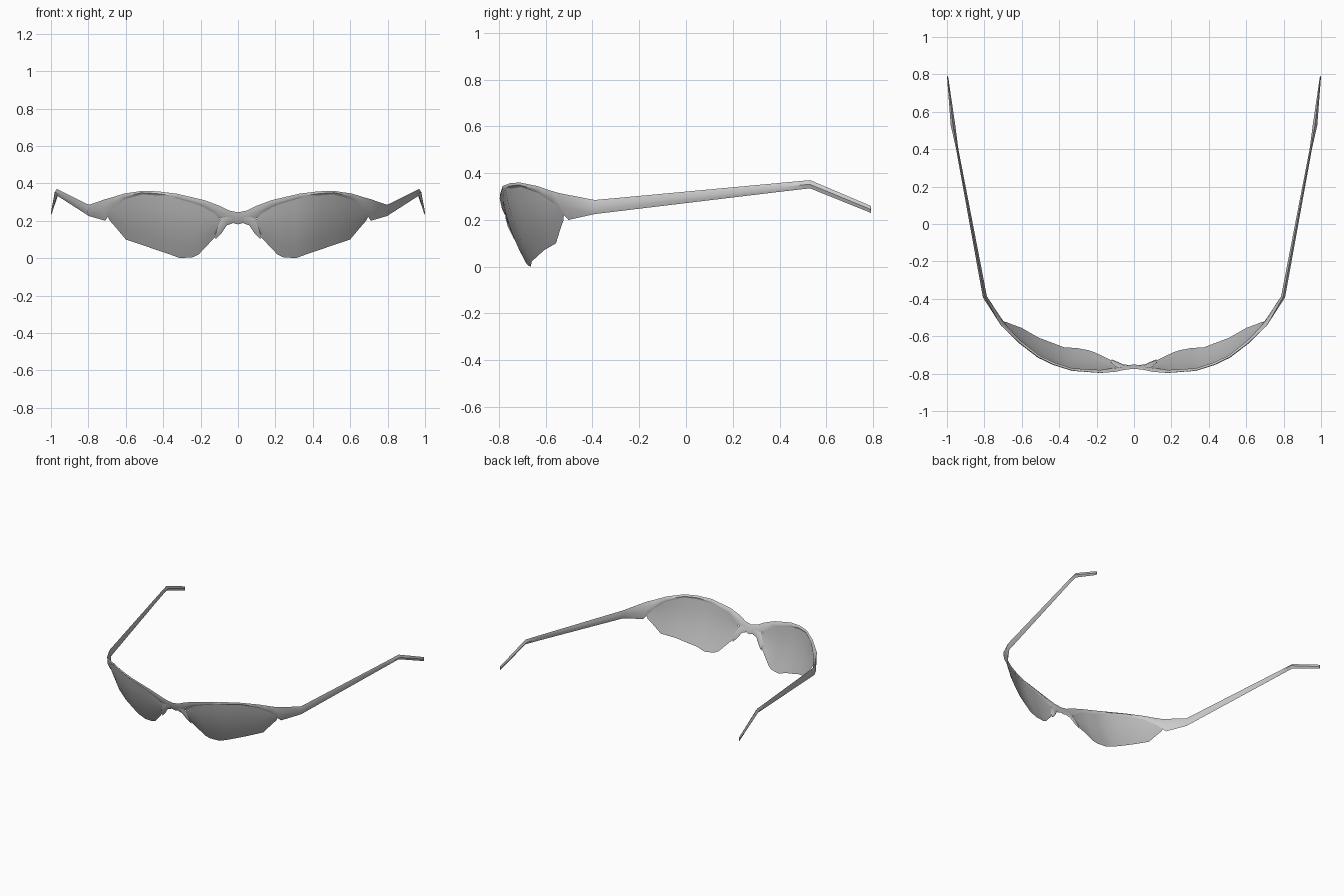
import bpy, bmesh, math
from mathutils import Vector

cube = bpy.data.objects.get("Cube")
if cube:
    bpy.data.objects.remove(cube, do_unlink=True)


def material(name, rgb):
    m = bpy.data.materials.new(name)
    m.use_nodes = True
    m.diffuse_color = (*rgb, 1)
    m.node_tree.nodes["Principled BSDF"].inputs["Base Color"].default_value = (*rgb, 1)
    return m


frame_grey = material("frame grey", (0.6, 0.6, 0.6))
lens_grey = material("lens grey", (0.5, 0.5, 0.5))

# Wrap-around curve of the front: x against y, leaning back towards the bottom
WRAP = [(0, -.808), (.1, -.812), (.18, -.806), (.37, -.775),
        (.51, -.705), (.61, -.635), (.72, -.545)]
LEAN = 0.36


def wrap_y(x, z):
    for (x0, y0), (x1, y1) in zip(WRAP, WRAP[1:]):
        if x <= x1:
            break
    return y0 + (y1 - y0) * (x - x0) / (x1 - x0) + LEAN * (.34 - z)


def finish(bm, name, mat, angle):
    """Make the object, mirror it to the other side and shade it."""
    bmesh.ops.recalc_face_normals(bm, faces=bm.faces)
    me = bpy.data.meshes.new(name)
    bm.to_mesh(me)
    bm.free()
    me.materials.append(mat)
    ob = bpy.data.objects.new(name, me)
    bpy.context.collection.objects.link(ob)
    bpy.ops.object.select_all(action='DESELECT')
    ob.select_set(True)
    bpy.context.view_layer.objects.active = ob
    bpy.ops.object.shade_smooth_by_angle(angle=math.radians(angle))
    ob.modifiers.new("mirror", 'MIRROR')
    return ob


def loft(name, stations, angle=50):
    """Diamond-section bar through (x, y or None, low z, high z, half thickness)."""
    bm = bmesh.new()
    mids = []
    for x, y, lo, hi, t in stations:
        mids.append(Vector((x, wrap_y(x, (lo + hi) / 2) if y is None else y)))
    rings = []
    for i, (x, y, lo, hi, t) in enumerate(stations):
        d = (mids[min(i + 1, len(mids) - 1)] - mids[max(i - 1, 0)]).normalized()
        n = Vector((0, -1)) if x == 0 else Vector((d.y, -d.x))
        mid = (lo + hi) / 2
        ring = []
        for z, s in ((hi, 0), (mid, 1), (lo, 0), (mid, -1)):
            p = mids[i] + n * t * s
            shift = LEAN * (mid - z) if y is None else 0
            ring.append(bm.verts.new((p.x, p.y + shift, z)))
        rings.append(ring)
    for a, b in zip(rings, rings[1:]):
        for k in range(4):
            j = (k + 1) % 4
            bm.faces.new((a[k], a[j], b[j], b[k]))
    bm.faces.new(rings[-1])
    if stations[0][0] > 0:
        bm.faces.new(rings[0])
    return finish(bm, name, frame_grey, angle)


# Bridge, brow rim, end piece and temple as one continuous bar
loft("frame", [
    (0, None, .18, .245, .004), (.05, None, .195, .255, .007),
    (.10, None, .215, .28, .008), (.18, None, .272, .31, .008),
    (.33, None, .318, .345, .007), (.43, None, .333, .357, .007),
    (.51, None, .34, .36, .007), (.61, None, .312, .345, .008),
    (.67, None, .26, .326, .009), (.71, None, .20, .315, .010),
    (.797, -.39, .225, .285, .011), (.945, .40, .32, .358, .006),
    (.968, .53, .335, .37, .012), (.997, .79, .23, .26, .003)])

# Nose piece hugging the inner lens edge
loft("nose_piece", [
    (.03, None, .185, .24, .005), (.06, None, .175, .24, .009),
    (.09, None, .13, .215, .012), (.12, None, .10, .15, .006)])

# Lens: curved sheet between its lower and upper outline
LENS = [(.095, .16, .205), (.125, .11, .245), (.21, .02, .29), (.24, .005, .302),
        (.31, 0, .322), (.37, .022, .332), (.44, .045, .341), (.51, .07, .345),
        (.60, .10, .325), (.65, .16, .298), (.685, .20, .28), (.705, .24, .265)]
ROWS = 5
bm = bmesh.new()
cols = []
for x, lo, hi in LENS:
    col = []
    for r in range(ROWS + 1):
        f = r / ROWS
        z = lo + (hi - lo) * f
        bulge = .05 * (hi - lo) * 4 * f * (1 - f)
        col.append(bm.verts.new((x, wrap_y(x, z) - bulge, z)))
    cols.append(col)
for a, b in zip(cols, cols[1:]):
    for r in range(ROWS):
        bm.faces.new((a[r], b[r], b[r + 1], a[r + 1]))
bmesh.ops.recalc_face_normals(bm, faces=bm.faces)
finish(bm, "lenses", lens_grey, 60)
